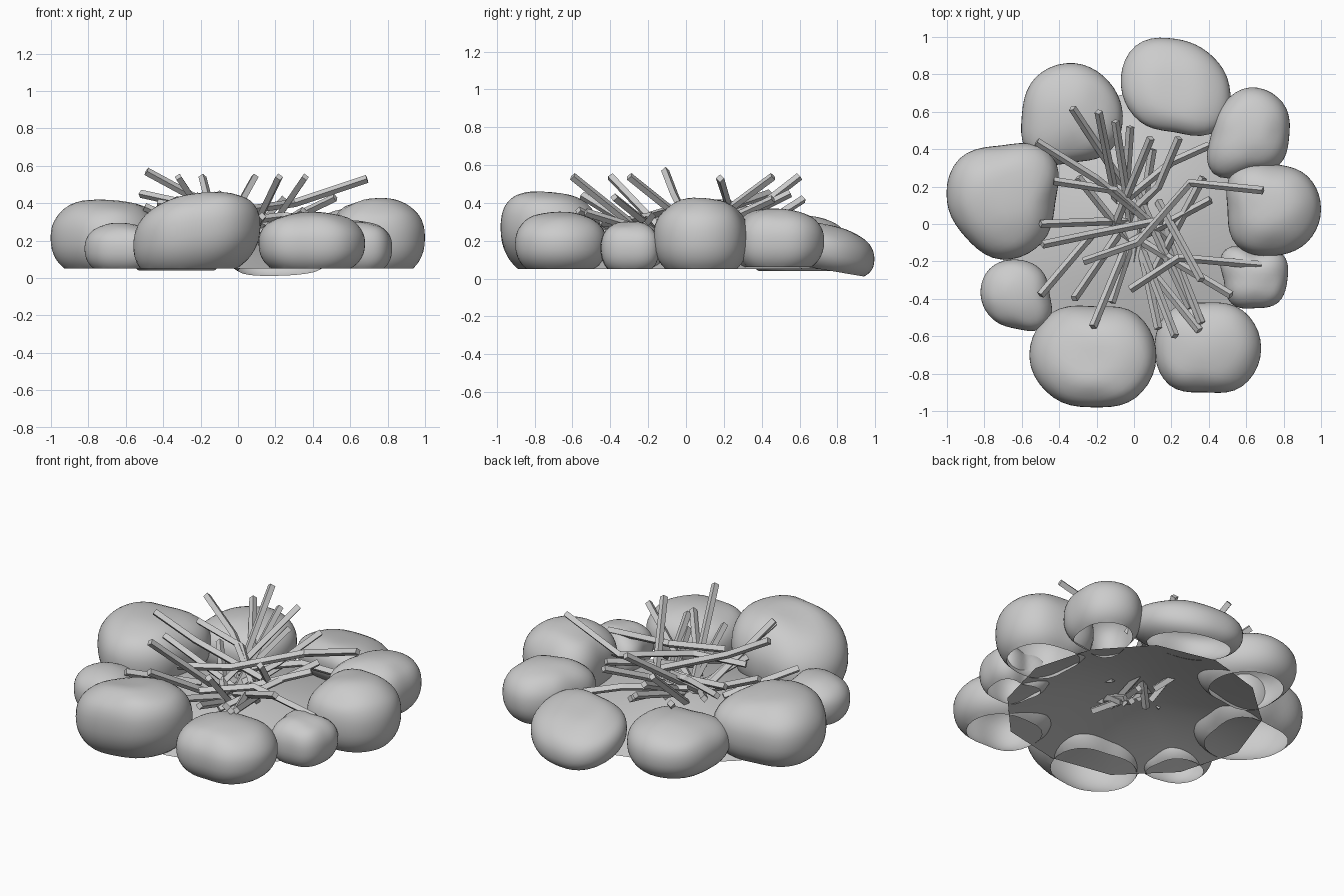
import bpy
import bmesh
import random
from math import atan2, cos, pi, sin, hypot
from mathutils import Vector, noise

random.seed(4)
cube = bpy.data.objects.get("Cube")
if cube:
    bpy.data.objects.remove(cube, do_unlink=True)


def make_material(name, value):
    material = bpy.data.materials.new(name)
    material.use_nodes = True
    colour = (value, value, value, 1)
    material.diffuse_color = colour
    shader = next(n for n in material.node_tree.nodes if n.type == "BSDF_PRINCIPLED")
    shader.inputs["Base Color"].default_value = colour
    return material


grey = make_material("plain grey", 0.6)


def add_object(name, data):
    obj = bpy.data.objects.new(name, data)
    bpy.context.scene.collection.objects.link(obj)
    data.materials.append(grey)
    return obj


def activate(obj):
    bpy.ops.object.select_all(action="DESELECT")
    obj.select_set(True)
    bpy.context.view_layer.objects.active = obj


def add_smooth(name, bm):
    mesh = bpy.data.meshes.new(name)
    bm.to_mesh(mesh)
    bm.free()
    activate(add_object(name, mesh))
    bpy.ops.object.shade_smooth_by_angle(angle=0.7)


def outline_radius(radii, angle):
    """Smooth spline through the outline radii spaced evenly around the stone."""
    count = len(radii)
    position = (angle / (2 * pi) * count) % count
    index = int(position)
    t = position - index
    a, b, c, d = (radii[(index + k) % count] for k in (-1, 0, 1, 2))
    return b + t / 2 * (c - a + t * (2 * a - 5 * b + 4 * c - d + t * (3 * (b - c) + d - a)))


def stone(name, x, y, bottom, top, radii, tilt=(0, 0), cut_slope=0):
    """Rounded boulder with its own plan outline, cut off open at the bottom."""
    bm = bmesh.new()
    bmesh.ops.create_icosphere(bm, subdivisions=4, radius=1)
    height = top - bottom
    for vert in bm.verts:
        d = vert.co.normalized()
        flat = hypot(d.x, d.y)
        angle = atan2(d.y, d.x)
        bump = 1 + 0.06 * noise.noise(d * 1.8 + Vector((x, y, top)) * 9)
        reach = outline_radius(radii, angle) / 100 * flat ** 0.8
        px, py = cos(angle) * reach, sin(angle) * reach
        rise = abs(d.z) ** 0.88 * (0.55 * bump if d.z > 0 else -0.6)
        pz = bottom + height * (0.45 + rise) + px * tilt[0] + py * tilt[1]
        vert.co = (x + px, y + py, pz)
    bmesh.ops.bisect_plane(bm, geom=bm.verts[:] + bm.edges[:] + bm.faces[:],
                           plane_co=(x, y, bottom), plane_no=(0, cut_slope, 1),
                           clear_inner=True)
    add_smooth(name, bm)


def stick(name, points):
    """Square twig following straight segments between its points."""
    curve = bpy.data.curves.new(name, "CURVE")
    curve.dimensions = "3D"
    curve.bevel_depth = 0.022
    curve.bevel_resolution = 0
    curve.use_fill_caps = True
    spline = curve.splines.new("POLY")
    spline.points.add(len(points) - 1)
    for target, point in zip(spline.points, points):
        target.co = (*point, 1)
    spline.use_smooth = False
    activate(add_object(name, curve))
    bpy.ops.object.convert(target="MESH")
    bpy.ops.object.shade_flat()


# Low open mound of ash under the fire
bm = bmesh.new()
sides, rings = 12, 4
reaches = [0.73 + random.uniform(-0.03, 0.03) for _ in range(sides)]
centre = bm.verts.new((0, 0, 0.2))
previous = [centre] * sides
for ring in range(1, rings + 1):
    part = ring / rings
    current = []
    for i, reach in enumerate(reaches):
        angle = 2 * pi * i / sides
        lift = 0.05 + 0.15 * (1 - part ** 1.5)
        current.append(bm.verts.new((reach * part * cos(angle), reach * part * sin(angle), lift)))
    for i in range(sides):
        j = (i + 1) % sides
        inner = [centre] if ring == 1 else [previous[j], previous[i]]
        bm.faces.new([current[i], current[j]] + inner)
    previous = current
add_smooth("ash_mound", bm)

# Ring of stones, outline radii in hundredths, counted from +x
stone("left_side_stone", -.71, .12, .05, .42, (29, 37, 30, 32, 29, 27, 31, 31))
stone("back_left_stone", -.32, .58, .04, .33, (26, 26, 28, 29, 28, 32, 25, 27))
stone("back_stone", .22, .74, .045, .29, (29, 25, 25, 30, 29, 27, 25, 33), (0, -.2), .17)
stone("back_right_stone", .62, .47, .06, .37, (21, 25, 26, 22, 21, 28, 20, 22))
stone("right_side_stone", .75, .08, .05, .42, (25, 25, 24, 30, 25, 28, 25, 25))
stone("small_right_stone", .65, -.3, .05, .3, (17, 20, 15, 23, 17, 18, 15, 17))
stone("front_right_stone", .38, -.67, .05, .35, (30, 29, 25, 28, 27, 27, 23, 28))
stone("front_stone", -.21, -.71, .05, .45, (33, 32, 27, 33, 35, 31, 27, 31), (.15, -.15))
stone("small_left_stone", -.63, -.38, .05, .29, (18, 19, 19, 20, 19, 18, 18, 23))

# Straight sticks: raised tip, then the foot near the middle
straight = [
    ((-.33, .62, .42), (-.02, .15)),
    ((-.19, .6, .54), (-.08, .05)),
    ((-.1, .55, .45), (0, -.1)),
    ((-.02, .52, .35), (-.05, .1)),
    ((.09, .46, .54), (-.1, 0)),
    ((.37, .25, .35), (.08, -.3)),
    ((.41, .13, .35), (-.02, -.1)),
    ((.22, -.6, .54), (.02, -.08)),
    ((.13, -.56, .33), (.02, -.05)),
    ((.35, -.57, .36), (.05, -.2)),
    ((.36, -.53, .35), (.15, 0)),
    ((.36, -.3, .54), (.13, .12)),
    ((.52, -.38, .43), (.05, -.1)),
    ((-.22, -.55, .44), (0, -.02)),
    ((-.32, -.4, .54), (-.08, -.05)),
    ((-.5, -.38, .3), (-.22, -.05)),
    ((-.5, 0, .38), (0, .02)),
]
# Lower kindling crossing the middle
kindling = [
    ((-.12, -.42, .25), (.05, .1)),
    ((.1, .4, .25), (0, -.2)),
    ((-.3, .25, .3), (.1, -.25)),
    ((.3, -.45, .3), (0, .2)),
]
for number, (tip, foot) in enumerate(straight + kindling, 1):
    depth = random.uniform(0.1, 0.22)
    stick(f"straight_stick_{number}", [tip, (*foot, depth)])

# Bent sticks: tip, elbow, far end
bent = [
    [(.69, .18, .53), (.3, .22, .4), (.02, -.1, .36), (-.27, -.2, .33)],
    [(.68, -.22, .28), (.24, -.18, .33), (-.02, -.35, .3)],
    [(-.52, .44, .45), (-.2, .24, .38), (.1, 0, .25)],
    [(-.43, .23, .4), (-.1, .18, .35), (.2, -.1, .2)],
    [(.4, .42, .22), (.2, .33, .27), (-.08, .1, .25)],
    [(.24, .46, .42), (.13, .2, .3), (-.12, -.04, .12)],
    [(-.49, -.11, .57), (-.25, -.06, .44), (.15, .02, .28)],
]
for number, points in enumerate(bent, 1):
    stick(f"bent_stick_{number}", points)
